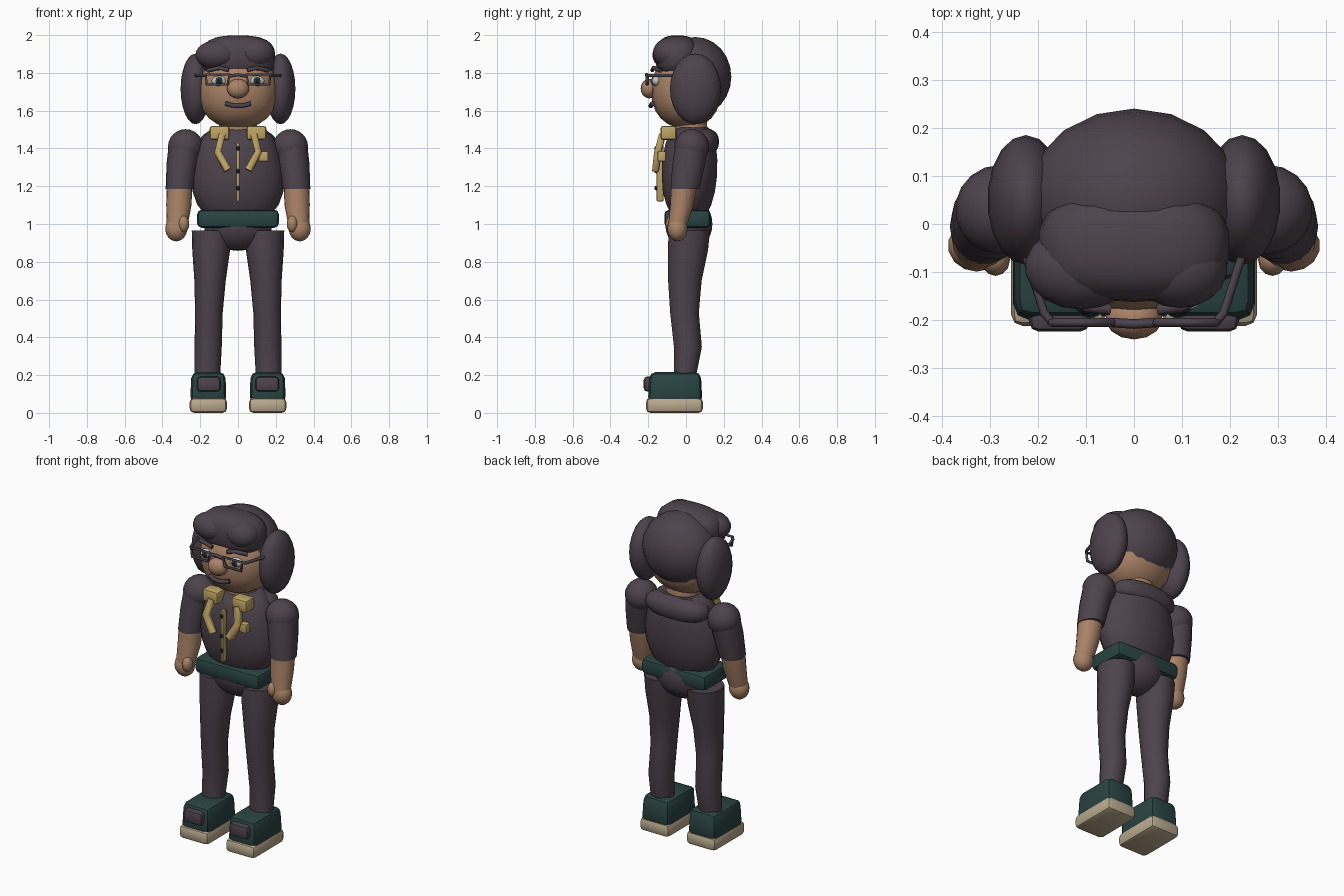
import bpy, bmesh, math
from mathutils import Vector

cube = bpy.data.objects.get("Cube")
if cube:
    bpy.data.objects.remove(cube)


def material(name, r, g, b):
    m = bpy.data.materials.new(name)
    m.use_nodes = True
    m.diffuse_color = (r, g, b, 1)
    bsdf = m.node_tree.nodes["Principled BSDF"]
    bsdf.inputs["Base Color"].default_value = (r, g, b, 1)
    bsdf.inputs["Roughness"].default_value = 0.8
    return m


DARK = material("dark plum", 0.075, 0.055, 0.072)
GREEN = material("deep green", 0.022, 0.058, 0.056)
SKIN = material("skin", 0.40, 0.225, 0.135)
GOLD = material("mustard", 0.52, 0.37, 0.13)
SOLE = material("cream sole", 0.49, 0.40, 0.27)
WHITE = material("eye white", 0.55, 0.55, 0.5)
BLACK = material("black", 0.012, 0.012, 0.018)


def finish(name, bm, mat, angle=40):
    bmesh.ops.recalc_face_normals(bm, faces=bm.faces)
    mesh = bpy.data.meshes.new(name)
    bm.to_mesh(mesh)
    bm.free()
    mesh.materials.append(mat)
    ob = bpy.data.objects.new(name, mesh)
    bpy.context.collection.objects.link(ob)
    bpy.ops.object.select_all(action='DESELECT')
    ob.select_set(True)
    bpy.context.view_layer.objects.active = ob
    bpy.ops.object.shade_smooth_by_angle(angle=math.radians(angle))
    return ob


def ball(name, mat, at, radii, square=1.0, seg=18, rings=12):
    """Ellipsoid; square below 1 pushes it towards a box."""
    bm = bmesh.new()
    bmesh.ops.create_uvsphere(bm, u_segments=seg, v_segments=rings, radius=1)
    for v in bm.verts:
        v.co = Vector([a + r * math.copysign(abs(c) ** square, c)
                       for a, r, c in zip(at, radii, v.co)])
    return finish(name, bm, mat)


def box(name, mat, low, high, bevel=0.01, top=1.0, seg=2):
    """Bevelled block between two corners; top scales its upper face."""
    low, high = Vector(low), Vector(high)
    mid, size = (low + high) / 2, high - low
    bm = bmesh.new()
    bmesh.ops.create_cube(bm, size=1)
    for v in bm.verts:
        k = top if v.co.z > 0 else 1
        v.co = Vector((v.co.x * k * size.x, v.co.y * k * size.y, v.co.z * size.z)) + mid
    bmesh.ops.bevel(bm, geom=bm.edges[:], offset=bevel, segments=seg,
                    profile=0.5, affect='EDGES')
    return finish(name, bm, mat)


def loft(name, mat, rings, seg=18):
    """Skin through horizontal ellipses given as (x, y, z, rx, ry)."""
    bm = bmesh.new()
    rows = []
    for x, y, z, rx, ry in rings:
        rows.append([bm.verts.new((x + rx * math.cos(t), y + ry * math.sin(t), z))
                     for t in (2 * math.pi * i / seg for i in range(seg))])
    for a, b in zip(rows, rows[1:]):
        for i in range(seg):
            j = (i + 1) % seg
            bm.faces.new((a[i], a[j], b[j], b[i]))
    bm.faces.new(rows[0])
    bm.faces.new(rows[-1])
    return finish(name, bm, mat)


def tube(name, mat, points, radius, closed=False):
    cu = bpy.data.curves.new(name, 'CURVE')
    cu.dimensions = '3D'
    cu.bevel_depth = radius
    cu.bevel_resolution = 1
    cu.use_fill_caps = True
    sp = cu.splines.new('POLY')
    sp.points.add(len(points) - 1)
    for p, co in zip(sp.points, points):
        p.co = (*co, 1)
    sp.use_cyclic_u = closed
    cu.materials.append(mat)
    ob = bpy.data.objects.new(name, cu)
    bpy.context.collection.objects.link(ob)
    return ob


# Head, neck and face
ball("head", SKIN, (0, 0, 1.705), (0.215, 0.185, 0.2), 0.92)
loft("neck", SKIN, [(0, 0.03, 1.45, 0.1, 0.09), (0, 0.02, 1.56, 0.1, 0.09)])
ball("nose", SKIN, (0, -0.195, 1.717), (0.06, 0.045, 0.052), seg=14, rings=8)
tube("mouth", DARK, [(x, -0.188 + 2.5 * x * x, 1.625 + 3 * x * x)
                     for x in (-0.066, -0.04, -0.015, 0.015, 0.04, 0.066)], 0.013)

# Hair
ball("back_hair", DARK, (0, 0.05, 1.78), (0.225, 0.19, 0.21))
ball("top_hair", DARK, (0, -0.045, 1.885), (0.2, 0.117, 0.114), 0.75)
ball("right_fringe", DARK, (-0.11, -0.09, 1.895), (0.117, 0.088, 0.078))
ball("left_fringe", DARK, (0.095, -0.09, 1.905), (0.1, 0.085, 0.08))

# Torso, hips and belt
loft("torso", DARK, [
    (0, 0.015, 1.06, 0.18, 0.1), (0, 0.015, 1.1, 0.215, 0.12),
    (0, 0.015, 1.17, 0.24, 0.14), (0, 0.018, 1.25, 0.245, 0.148),
    (0, 0.02, 1.34, 0.23, 0.148), (0, 0.025, 1.43, 0.205, 0.135),
    (0, 0.03, 1.485, 0.165, 0.11), (0, 0.035, 1.51, 0.13, 0.085)])
ball("upper_back", DARK, (0, 0.08, 1.435), (0.205, 0.095, 0.075), 0.85)
ball("hips", DARK, (0, 0.015, 1.0), (0.185, 0.125, 0.142))
box("belt", GREEN, (-0.217, -0.115, 0.98), (0.217, 0.13, 1.075), 0.025)

# Shirt front
box("placket", GOLD, (-0.009, -0.155, 1.12), (0.009, -0.12, 1.43), 0.004)
for i, z in enumerate((1.40, 1.28, 1.19)):
    ball(f"button_{i + 1}", BLACK, (0, -0.158, z), (0.012, 0.01, 0.012), seg=10, rings=6)
box("pocket_trim", GOLD, (0.11, -0.15, 1.33), (0.16, -0.105, 1.385), 0.008)

for side, s in (("left", 1), ("right", -1)):
    def span(x0, x1):
        return min(s * x0, s * x1), max(s * x0, s * x1)

    # Side hair
    ball(side + "_side_hair", DARK, (s * 0.225, 0.05, 1.715), (0.08, 0.135, 0.187))

    # Eyes, brows and glasses
    ball(side + "_eye", WHITE, (s * 0.1, -0.157, 1.757), (0.042, 0.024, 0.027), seg=14, rings=8)
    ball(side + "_iris", GREEN, (s * 0.1, -0.174, 1.757), (0.021, 0.012, 0.022), seg=12, rings=8)
    ball(side + "_pupil", BLACK, (s * 0.1, -0.183, 1.757), (0.01, 0.006, 0.011), seg=10, rings=6)
    tube(side + "_brow", DARK, [(s * 0.05, -0.178, 1.815), (s * 0.1, -0.172, 1.827),
                                (s * 0.16, -0.135, 1.812)], 0.012)
    frame = [(0.045, 1.792), (0.172, 1.792), (0.165, 1.738), (0.055, 1.738)]
    tube(side + "_glasses_rim", DARK, [(s * x, -0.205, z) for x, z in frame], 0.009, True)
    tube(side + "_glasses_arm", DARK, [(s * 0.17, -0.205, 1.787), (s * 0.187, -0.185, 1.787),
                                       (s * 0.225, -0.065, 1.787)], 0.009)

    # Collar and lapel
    x0, x1 = span(0.045, 0.15)
    box(side + "_collar", GOLD, (x0, -0.135, 1.445), (x1, -0.05, 1.52), 0.015)
    lapel = tube(side + "_lapel", GOLD, [(s * 0.085, -0.125, 1.47), (s * 0.108, -0.15, 1.38),
                                         (s * 0.055, -0.16, 1.285)], 0.025)
    lapel.data.bevel_resolution = 0

    # Arm and hand
    ball(side + "_shoulder", DARK, (s * 0.278, 0.03, 1.41), (0.094, 0.093, 0.092))
    loft(side + "_sleeve", DARK, [
        (s * 0.282, 0.03, 1.42, 0.085, 0.088), (s * 0.295, 0.015, 1.32, 0.083, 0.088),
        (s * 0.31, -0.005, 1.185, 0.073, 0.078)])
    loft(side + "_forearm", SKIN, [
        (s * 0.31, -0.008, 1.21, 0.068, 0.07), (s * 0.313, -0.022, 1.1, 0.067, 0.062),
        (s * 0.322, -0.045, 0.99, 0.055, 0.05)])
    ball(side + "_hand", SKIN, (s * 0.327, -0.045, 0.975), (0.06, 0.054, 0.067), seg=14, rings=8)
    ball(side + "_thumb", SKIN, (s * 0.288, -0.075, 1.0), (0.03, 0.033, 0.045), seg=12, rings=8)

    # Leg
    loft(side + "_leg", DARK, [
        (s * 0.162, -0.005, 0.2, 0.068, 0.06), (s * 0.158, 0.01, 0.35, 0.072, 0.075),
        (s * 0.154, -0.008, 0.53, 0.073, 0.077), (s * 0.148, -0.006, 0.7, 0.083, 0.09),
        (s * 0.142, 0.01, 0.86, 0.1, 0.108), (s * 0.141, 0.018, 0.965, 0.104, 0.111)])

    # Shoe
    x0, x1 = span(0.058, 0.256)
    box(side + "_sole", SOLE, (x0, -0.212, 0), (x1, 0.09, 0.08), 0.024)
    x0, x1 = span(0.061, 0.253)
    box(side + "_shoe", GREEN, (x0, -0.202, 0.05), (x1, 0.087, 0.217), 0.035, top=0.94)
    x0, x1 = span(0.092, 0.218)
    box(side + "_toe_patch", DARK, (x0, -0.224, 0.112), (x1, -0.17, 0.193), 0.02)

tube("glasses_bridge", DARK, [(-0.045, -0.205, 1.783), (0, -0.208, 1.79),
                              (0.045, -0.205, 1.783)], 0.01)
